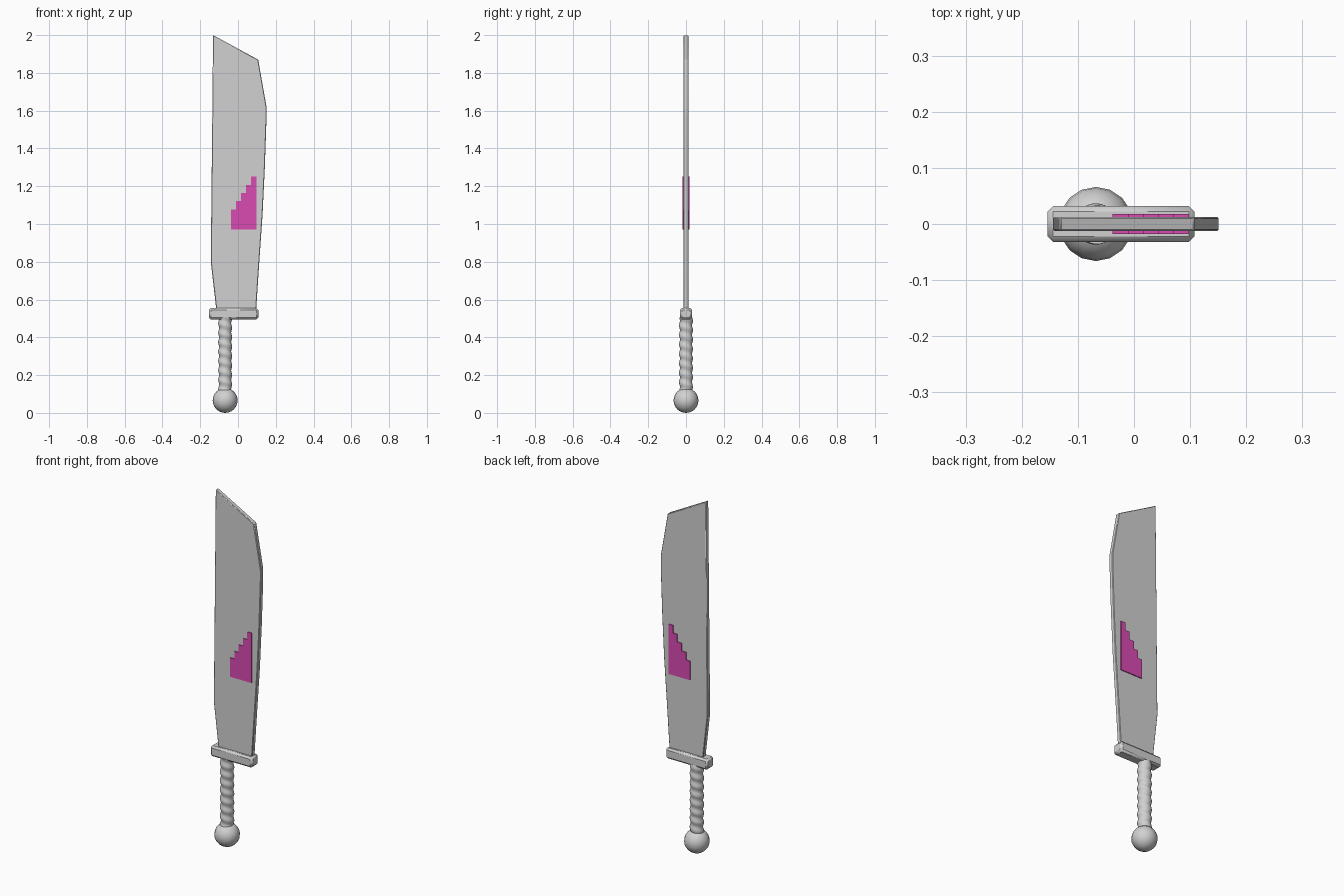
import bpy, bmesh, math
from mathutils import Matrix

if "Cube" in bpy.data.objects:
    bpy.data.objects.remove(bpy.data.objects["Cube"])


def material(name, color):
    mat = bpy.data.materials.new(name)
    mat.use_nodes = True
    mat.diffuse_color = (*color, 1)
    mat.node_tree.nodes["Principled BSDF"].inputs["Base Color"].default_value = (*color, 1)
    return mat


steel = material("steel grey", (0.64, 0.64, 0.64))
magenta = material("magenta", (0.7, 0.07, 0.45))
AXIS_X = -0.068  # grip and pommel centre line


def finish(name, bm, mat, bevel=0, smooth=True):
    bmesh.ops.recalc_face_normals(bm, faces=bm.faces)
    mesh = bpy.data.meshes.new(name)
    bm.to_mesh(mesh)
    bm.free()
    mesh.materials.append(mat)
    obj = bpy.data.objects.new(name, mesh)
    bpy.context.collection.objects.link(obj)
    if bevel:
        mod = obj.modifiers.new("edge bevel", 'BEVEL')
        mod.width = bevel
        mod.segments = 1
        mod.limit_method = 'ANGLE'
        mod.angle_limit = math.radians(40)
    if smooth:
        bpy.ops.object.select_all(action='DESELECT')
        obj.select_set(True)
        bpy.context.view_layer.objects.active = obj
        bpy.ops.object.shade_smooth_by_angle(angle=math.radians(50))
    return obj


def slab(name, outline, half, mat, bevel=0, smooth=True):
    """Extrude a front-facing x, z outline through the thickness."""
    bm = bmesh.new()
    face = bm.faces.new([bm.verts.new((x, -half, z)) for x, z in outline])
    result = bmesh.ops.extrude_face_region(bm, geom=[face])
    verts = [v for v in result["geom"] if isinstance(v, bmesh.types.BMVert)]
    bmesh.ops.translate(bm, verts=verts, vec=(0, 2 * half, 0))
    return finish(name, bm, mat, bevel, smooth)


# Blade
slab("blade", [(-0.113, 0.53), (0.095, 0.53), (0.112, 0.79), (0.13, 1.05),
               (0.142, 1.3), (0.151, 1.56), (0.151, 1.62), (0.107, 1.87),
               (-0.132, 2.0), (-0.144, 0.8)], 0.0125, steel, bevel=0.003)

# Stepped emblem showing on both sides of the blade
left, base, step = -0.038, 0.97, 0.027
outline = [(left + 5 * step, base), (left, base)]
for i in range(5):
    top = 1.077 + i * 0.0435
    outline += [(left + i * step, top), (left + (i + 1) * step, top)]
slab("stepped_emblem", outline, 0.0175, magenta, smooth=False)

# Guard
slab("guard", [(-0.154, 0.495), (0.108, 0.495), (0.108, 0.555), (-0.154, 0.555)],
     0.032, steel, bevel=0.01)

# Grip with a spiral ridge
bm = bmesh.new()
SIDES, RINGS, LOW, HIGH, PITCH = 24, 72, 0.11, 0.505, 0.05
rings = []
for j in range(RINGS + 1):
    z = LOW + (HIGH - LOW) * j / RINGS
    ring = []
    for i in range(SIDES):
        a = math.tau * i / SIDES
        r = 0.0345 + 0.0025 * math.cos(a + math.tau * z / PITCH)
        ring.append(bm.verts.new((AXIS_X + r * math.cos(a), r * math.sin(a), z)))
    rings.append(ring)
for lower, upper in zip(rings, rings[1:]):
    for i in range(SIDES):
        k = (i + 1) % SIDES
        bm.faces.new((lower[i], lower[k], upper[k], upper[i]))
bm.faces.new(rings[0])
bm.faces.new(rings[-1])
finish("grip", bm, steel)

# Pommel
bm = bmesh.new()
bmesh.ops.create_uvsphere(bm, u_segments=16, v_segments=12, radius=0.066,
                          matrix=Matrix.Translation((AXIS_X, 0, 0.066)))
finish("pommel", bm, steel)
